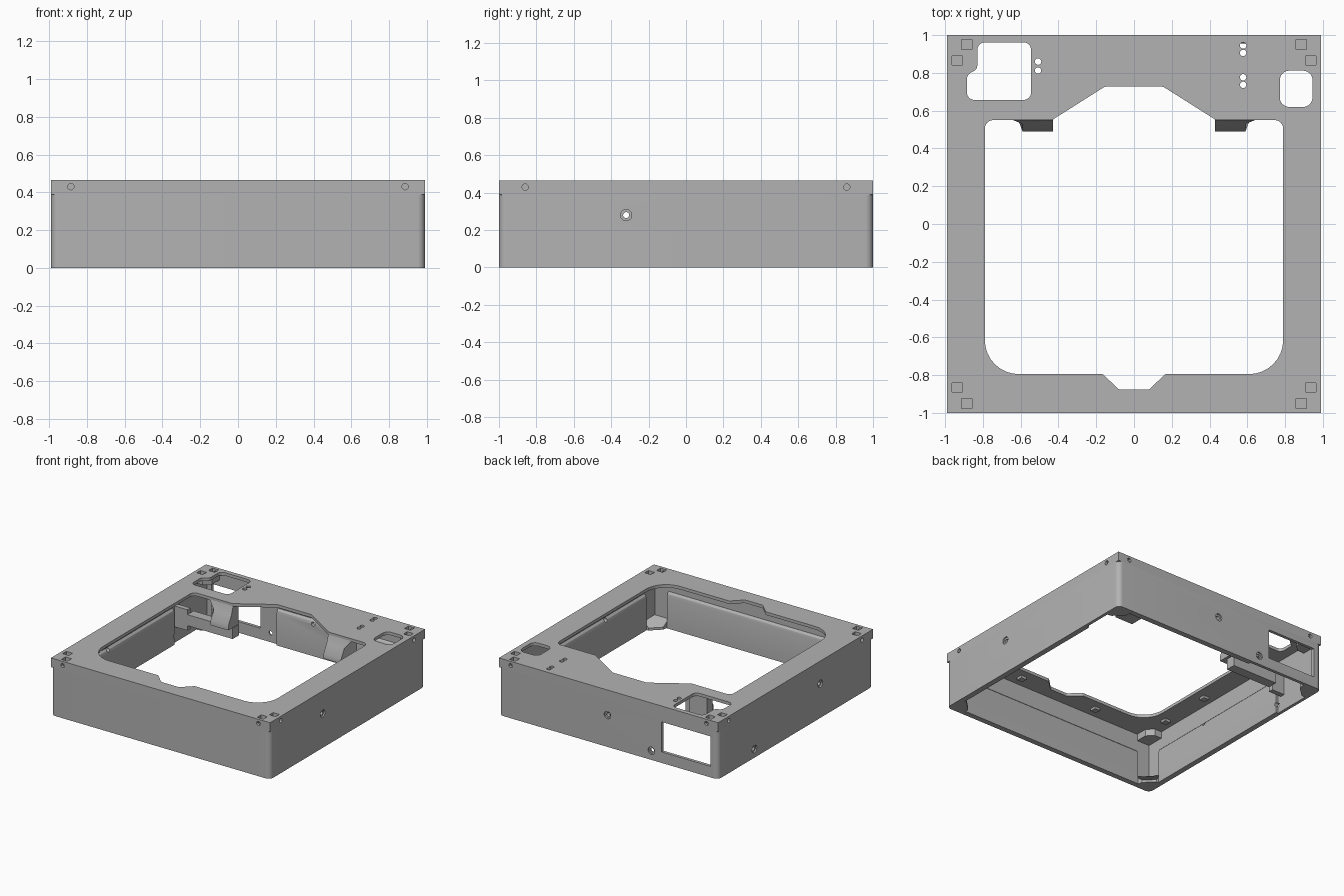
import bpy, bmesh, math
from mathutils import Vector, Matrix

if "Cube" in bpy.data.objects:
    bpy.data.objects.remove(bpy.data.objects["Cube"])

grey = bpy.data.materials.new("plain grey")
grey.use_nodes = True
GREY = (0.45, 0.45, 0.45, 1)
grey.diffuse_color = GREY
grey.node_tree.nodes["Principled BSDF"].inputs["Base Color"].default_value = GREY


def fillet(points, steps=8):
    """Round each (x, y, radius) corner of a closed outline."""
    out = []
    for i, (x, y, r) in enumerate(points):
        p = Vector((x, y))
        if r == 0:
            out.append(p)
            continue
        a = (Vector(points[i - 1][:2]) - p).normalized()
        b = (Vector(points[(i + 1) % len(points)][:2]) - p).normalized()
        half = a.angle(b) / 2
        centre = p + (a + b).normalized() * r / math.sin(half)
        start = p + a * r / math.tan(half) - centre
        end = p + b * r / math.tan(half) - centre
        sweep = start.angle_signed(end)
        for k in range(steps + 1):
            out.append(centre + Matrix.Rotation(-sweep * k / steps, 2) @ start)
    return out


def prism(name, outline, low, high, axis="z"):
    """Extrude an outline; axis x takes (y, z) points, axis y takes (x, z)."""
    place = {"z": lambda u, v, w: (u, v, w),
             "x": lambda u, v, w: (w, u, v),
             "y": lambda u, v, w: (u, w, v)}[axis]
    bm = bmesh.new()
    base = bm.faces.new([bm.verts.new(place(p[0], p[1], low)) for p in outline])
    moved = bmesh.ops.extrude_face_region(bm, geom=[base])["geom"]
    bmesh.ops.translate(bm, verts=[g for g in moved if isinstance(g, bmesh.types.BMVert)],
                        vec=place(0, 0, high - low))
    bmesh.ops.recalc_face_normals(bm, faces=bm.faces)
    mesh = bpy.data.meshes.new(name)
    bm.to_mesh(mesh)
    bm.free()
    mesh.materials.append(grey)
    obj = bpy.data.objects.new(name, mesh)
    bpy.context.collection.objects.link(obj)
    return obj


def rect(x0, x1, y0, y1, r=0):
    return fillet([(x0, y0, r), (x1, y0, r), (x1, y1, r), (x0, y1, r)])


def box(name, x0, x1, y0, y1, z0, z1):
    return prism(name, rect(x0, x1, y0, y1), z0, z1)


def disc(u, v, r, sides=24):
    return [(u + r * math.cos(math.tau * k / sides), v + r * math.sin(math.tau * k / sides))
            for k in range(sides)]


def cut(target, cutters):
    """Subtract the cutters from the target and bake the result."""
    for c in cutters:
        c.hide_render = True
        mod = target.modifiers.new("cut", "BOOLEAN")
        mod.operation, mod.solver, mod.object = "DIFFERENCE", "EXACT", c
    bpy.context.view_layer.update()
    graph = bpy.context.evaluated_depsgraph_get()
    mesh = bpy.data.meshes.new_from_object(target.evaluated_get(graph))
    target.modifiers.clear()
    target.data = mesh


W, D, H, LIP = 0.99, 1.0, 0.465, 0.39

# Wall cutters: window and countersunk screw holes
wall_cutters = [box("window_cutter", -0.92, -0.48, 0.9, 1.1, 0.09, 0.335)]


def screw_hole(axis, u, z, side):
    edge = side * (W if axis == "x" else D)
    for r, depth in ((0.016, 0.1), (0.03, 0.012)):
        wall_cutters.append(prism("hole_cutter", disc(u, z, r),
                                  edge - side * depth, edge + side * 0.05, axis))


for axis, u, z, side in (("x", -0.32, 0.28, 1), ("x", -0.32, 0.28, -1), ("x", 0.53, 0.07, -1),
                         ("y", 0.01, 0.26, 1), ("y", -0.387, 0.075, 1)):
    screw_hole(axis, u, z, side)

# Outer walls with rounded corners
walls = prism("outer_walls", rect(-W, W, -D, D, 0.04), 0, LIP)
cavity = box("cavity_cutter", -0.965, 0.965, -0.975, 0.975, -0.1, 0.44)
cut(walls, [cavity] + wall_cutters)

# Thick lower wall panels with rounded top edges
ledge = [(0.97, 0), (0.945, 0), (0.945, 0.26), (0.95, 0.28), (0.97, 0.3)]
panels = []
for side in (-1, 1):
    panels.append(prism("side_panel", [(side * u, v) for u, v in ledge],
                        -0.84, 0.53 if side < 0 else 0.6, "y"))
    panels.append(prism("end_panel", [(side * (u + 0.01), v) for u, v in ledge],
                        -0.84 if side < 0 else -0.32, 0.84, "x"))
for p in panels:
    cut(p, wall_cutters)

# Top plate with the large opening
opening = fillet([(-0.79, -0.795, 0.18), (-0.165, -0.795, 0.02), (-0.08, -0.877, 0.03),
                  (0.08, -0.877, 0.03), (0.165, -0.795, 0.02), (0.79, -0.795, 0.18),
                  (0.79, 0.55, 0.045), (0.435, 0.55, 0), (0.155, 0.727, 0.02),
                  (-0.155, 0.727, 0.02), (-0.435, 0.55, 0), (-0.79, 0.55, 0.045)])
socket = fillet([(-0.885, 0.657, 0.04), (-0.545, 0.657, 0.04), (-0.545, 0.962, 0.04),
                 (-0.83, 0.962, 0.04), (-0.83, 0.82, 0.03), (-0.885, 0.79, 0.04)])
plate_cutters = [prism("opening_cutter", opening, 0.3, 0.6),
                 prism("socket_cutter", socket, 0.3, 0.6),
                 prism("port_cutter", rect(0.772, 0.945, 0.62, 0.812, 0.05), 0.3, 0.6)]
for x, y in ((-0.508, 0.86), (-0.508, 0.813), (0.578, 0.945), (0.578, 0.906),
             (0.578, 0.777), (0.578, 0.737)):
    plate_cutters.append(prism("pin_cutter", disc(x, y, 0.017, 16), 0.3, 0.6))

# Nut pockets and screw bores at each corner
corner_cutters = []
for sx in (-1, 1):
    for sy in (-1, 1):
        for x, y, a, b in ((0.885, 0.95, 0.028, 0.026), (0.935, 0.865, 0.028, 0.024)):
            corner_cutters.append(box("nut_cutter", sx * x - a, sx * x + a,
                                      sy * y - b, sy * y + b, 0.405, 0.6))
        corner_cutters.append(prism("bore_cutter", disc(sx * 0.885, 0.43, 0.017, 12),
                                    sy * 0.94, sy * 1.05, "y"))
        corner_cutters.append(prism("bore_cutter", disc(sy * 0.86, 0.43, 0.017, 12),
                                    sx * 0.93, sx * 1.05, "x"))
plate = box("top_plate", -W, W, -D, D, LIP, H)
cut(plate, [cavity] + plate_cutters + corner_cutters)

for sx in (-1, 1):
    for sy in (-1, 1):
        # Nut block under the plate
        block = prism("corner_nut_block",
                      [(sx * x, sy * y) for x, y in ((0.98, 0.99), (0.98, 0.83), (0.9, 0.83),
                                                     (0.85, 0.88), (0.85, 0.99))], 0.385, 0.45)
        cut(block, corner_cutters)
        # Solid foot filling the bottom corner
        foot = prism("corner_foot",
                     [(sx * x, sy * y) for x, y in ((0.97, 0.98), (0.97, 0.84), (0.93, 0.845),
                                                    (0.85, 0.92), (0.84, 0.98))], 0, 0.07)
        for v in foot.data.vertices:
            if v.co.z > 0.05 and abs(v.co.x) + abs(v.co.y) < 1.8:
                v.co.z = 0.02

# Sloped clips hanging behind the opening
for side in (-1, 1):
    clip = prism("rear_clip", [(0.55, 0.445), (0.53, 0.38), (0.49, 0.31), (0.49, 0.27),
                               (0.62, 0.27), (0.62, 0.445)], 0.43, 0.64, "x")
    for v in clip.data.vertices:
        if v.co.x > 0.5 and v.co.y < 0.54:
            v.co.x -= 0.05
        v.co.x *= side
    bm = bmesh.new()
    bm.from_mesh(clip.data)
    bmesh.ops.recalc_face_normals(bm, faces=bm.faces)
    bm.to_mesh(clip.data)
    bm.free()

# Bracket beside the window
box("socket_bar", -0.85, -0.44, 0.56, 0.64, 0.17, 0.26)
box("socket_hanger", -0.64, -0.48, 0.57, 0.64, 0.2, 0.45)
box("socket_rib", -0.97, -0.85, 0.56, 0.6, 0.13, 0.3)

# Small tabs under the plate
for x, y in ((-0.88, -0.68), (-0.88, -0.23), (0.88, -0.68), (0.88, -0.23),
             (-0.36, -0.88), (0.36, -0.88)):
    box("plate_tab", x - 0.025, x + 0.025, y - 0.025, y + 0.025, 0.42, 0.445)

# Smooth the rounded parts and remove the cutters
for obj in list(bpy.context.collection.objects):
    if obj.type != "MESH":
        continue
    if obj.name.split(".")[0].endswith("_cutter"):
        bpy.data.objects.remove(obj)
    elif grey.name in obj.data.materials:
        obj.select_set(True)
        bpy.context.view_layer.objects.active = obj
bpy.ops.object.shade_smooth_by_angle(angle=math.radians(30))
